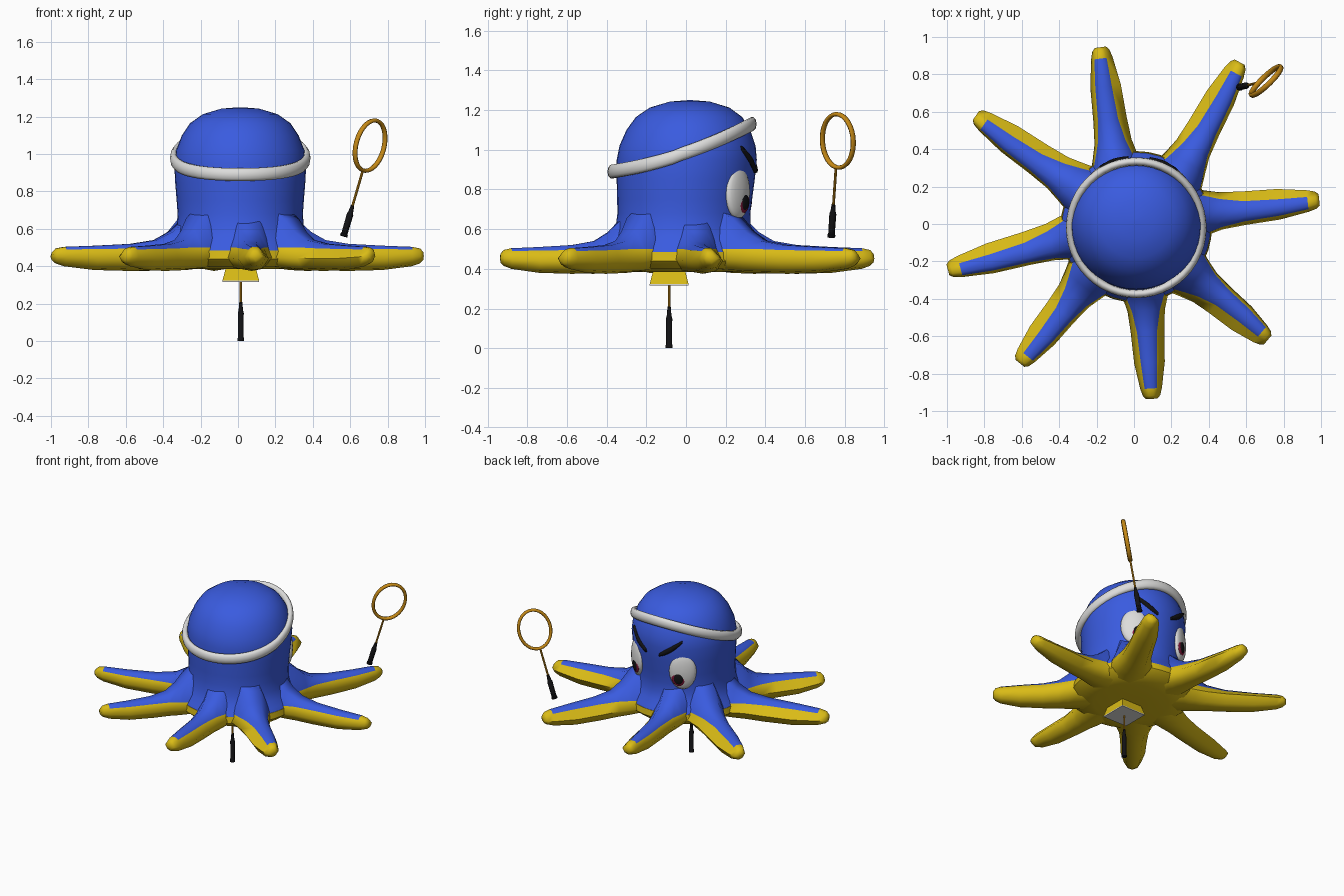
import bpy, bmesh, math
from mathutils import Vector, Matrix

if "Cube" in bpy.data.objects:
    bpy.data.objects.remove(bpy.data.objects["Cube"])


def material(name, rgb):
    m = bpy.data.materials.new(name)
    m.diffuse_color = (*rgb, 1)
    m.use_nodes = True
    m.node_tree.nodes["Principled BSDF"].inputs["Base Color"].default_value = m.diffuse_color
    return m


BLUE = material("blue skin", (0.042, 0.105, 0.74))
YELLOW = material("yellow underside", (0.70, 0.50, 0.008))
WHITE = material("white", (0.72, 0.72, 0.71))
BLACK = material("black", (0.006, 0.006, 0.007))
RED = material("dark red", (0.22, 0.008, 0.04))
ORANGE = material("orange frame", (0.56, 0.25, 0.008))


def loft(name, rings, mats, rule=None, close=False, angle=50):
    """Skin a list of equal-length point rings; rule(i, j) picks the material."""
    bm = bmesh.new()
    rows = [[bm.verts.new(p) for p in ring] for ring in rings]
    n, count = len(rows[0]), len(rows)
    for i in range(count if close else count - 1):
        a, b = rows[i], rows[(i + 1) % count]
        for j in range(n):
            k = (j + 1) % n
            f = bm.faces.new((a[j], a[k], b[k], b[j]))
            f.material_index = rule(i, j) if rule else 0
    if not close:
        bm.faces.new(rows[0][::-1])
        f = bm.faces.new(rows[-1])
        f.material_index = rule(count - 2, n - 1) if rule else 0
    bmesh.ops.recalc_face_normals(bm, faces=bm.faces)
    me = bpy.data.meshes.new(name)
    bm.to_mesh(me)
    bm.free()
    ob = bpy.data.objects.new(name, me)
    bpy.context.collection.objects.link(ob)
    for m in mats:
        me.materials.append(m)
    bpy.ops.object.select_all(action='DESELECT')
    ob.select_set(True)
    bpy.context.view_layer.objects.active = ob
    bpy.ops.object.shade_smooth_by_angle(angle=math.radians(angle))
    return ob


def circle(c, u, v, ru, rv, n):
    return [c + u * ru * math.cos(2 * math.pi * i / n) + v * rv * math.sin(2 * math.pi * i / n)
            for i in range(n)]


X, Y, Z = Vector((1, 0, 0)), Vector((0, 1, 0)), Vector((0, 0, 1))

# Body: revolved dome that leans slightly towards the face
PROFILE = [(.40, .48), (.385, .51), (.358, .55), (.34, .61), (.335, .68), (.34, .75),
           (.348, .85), (.353, .95), (.343, 1.02), (.312, 1.10), (.268, 1.165),
           (.20, 1.213), (.10, 1.243), (.01, 1.25)]


def body_centre(z):
    return Vector((.012, -.015 + .035 * max(0, (z - .6) / .65), z))


def on_body(deg, z, lift=0):
    """Point on the body surface at an azimuth and height."""
    for (r0, z0), (r1, z1) in zip(PROFILE, PROFILE[1:]):
        if z0 <= z <= z1:
            r = r0 + (r1 - r0) * (z - z0) / (z1 - z0)
    a = math.radians(deg)
    return body_centre(z) + Vector((math.cos(a), math.sin(a), 0)) * (r + lift)


loft("body", [circle(body_centre(z), X, Y, r, r, 40) for r, z in PROFILE], [BLUE])

# Yellow web closing the body underneath
WEB = [(.08, .385), (.25, .385), (.36, .40), (.405, .44), (.40, .485)]
loft("underside_web", [circle(Vector((.012, -.015, z)), X, Y, r, r, 40) for r, z in WEB], [YELLOW])

# Tentacles: base xy, tip xy, sideways shift of the blue top strip
TENTACLES = [
    ((.37, .06), (.99, .13), -.6), ((.27, .32), (.565, .865), -.7),
    ((-.10, .35), (-.18, .945), .4), ((-.33, .22), (-.845, .58), .8),
    ((-.35, -.07), (-.995, -.245), .8), ((-.27, -.32), (-.61, -.745), .7),
    ((.06, -.38), (.095, -.935), -.1), ((.32, -.29), (.715, -.62), .7)]
# position along, half width, blue half width, top, edge and bottom heights
STATIONS = [(-.35, .15, .13, .74, .50, .39), (-.1, .14, .125, .655, .50, .385),
            (.02, .12, .10, .585, .50, .38), (.15, .10, .075, .54, .50, .378),
            (.35, .09, .054, .52, .495, .375), (.65, .082, .044, .51, .492, .38),
            (.90, .058, .033, .504, .49, .40), (.97, .046, .026, .495, .485, .415),
            (1.0, .030, .016, .475, .47, .432)]
for k, (base, tip, shift) in enumerate(TENTACLES):
    p0, p1 = Vector((*base, 0)), Vector((*tip, 0))
    side = Z.cross((p1 - p0).normalized())
    rings = []
    for u, w, b, zt, ze, zb in STATIONS:
        c = p0.lerp(p1, u)
        o = shift * (w - b) * .75
        zm = zb + (ze - zb) * .55
        section = [(o - b, ze), (o - b * .5, zt), (o + b * .5, zt), (o + b, ze),
                   (w, zm), (w * .6, zb + .01), (0, zb), (-w * .6, zb + .01), (-w, zm)]
        rings.append([c + side * s + Z * z for s, z in section])
    loft(f"tentacle_{k + 1}", rings, [BLUE, YELLOW],
         lambda i, j: 0 if j < 3 and i < 6 else 1, angle=70)

# Headband: flattened tube rising towards the face
rings = []
for i in range(48):
    a = 2 * math.pi * i / 48
    out = Vector((math.cos(a), math.sin(a), 0))
    s = out.y
    z = .98 + .118 * s + .032 * s * s + (-.004 if s < 0 else 0)
    rings.append(circle(Vector((.012, -.02, z)) + out * .354, out, Z, .022, .036, 10))
loft("headband", rings, [WHITE], close=True, angle=80)


# Eyes: flattened domes stacked on the body surface
def dome(name, deg, z, half_w, half_h, depth, lift, mat):
    a = math.radians(deg)
    out = Vector((math.cos(a), math.sin(a), 0))
    c, tangent = on_body(deg, z, lift), Z.cross(out)
    rings = []
    for i in range(11):
        t = math.pi * (i + .15) / 10.3 - math.pi / 2
        rings.append(circle(c + out * depth * math.sin(t), tangent, Z,
                            half_w * math.cos(t), half_h * math.cos(t), 24))
    loft(name, rings, [mat], angle=80)


FACE = 87.5
for label, s in (("left", 1), ("right", -1)):
    dome(label + "_eye", FACE + s * 35, .785, .092, .135, .034, -.008, WHITE)
    dome(label + "_iris", FACE + s * 31, .742, .052, .062, .016, .015, RED)
    dome(label + "_pupil", FACE + s * 30.5, .738, .034, .042, .012, .024, BLACK)
    # Brow: tapered stroke slanting down towards the middle of the face
    rings = []
    for i in range(9):
        t = i / 8
        p = on_body(FACE + s * (9 + 27 * t), .895 + .115 * t - .02 * t * (1 - t), .002)
        out = (p - body_centre(p.z)).normalized()
        h = .007 + .014 * math.sin(math.pi * (.12 + .82 * t))
        rings.append(circle(p, out, Z, .012, h, 8))
    loft(label + "_brow", rings, [BLACK])


# Rackets
def rod(name, start, axis, stations, mat, n=10):
    u = axis.orthogonal().normalized()
    v = axis.cross(u)
    loft(name, [circle(start + axis * d, u, v, r, r, n) for d, r in stations], [mat], angle=35)


GRIP = [(0, .018), (.015, .018), (.02, .015), (.15, .016), (.165, .012), (.21, .008)]
foot = Vector((.015, -.085, 0))
rod("stand_grip", foot, Z, GRIP, BLACK)
rod("stand_shaft", foot, Z, [(.2, .006), (.40, .006)], ORANGE)

start = Vector((.565, .732, .56))
hoop = Vector((.706, .765, 1.045))
axis = (hoop - start).normalized()
rod("racket_grip", start, axis, [(d * .82, r * 1.12) for d, r in GRIP], BLACK)
rod("racket_shaft", start, axis, [(.16, .007), (.37, .007)], ORANGE)
across = Vector((.7, .71, 0))
across = (across - axis * across.dot(axis)).normalized()
normal = axis.cross(across)
rings = []
for i in range(32):
    a = 2 * math.pi * i / 32
    radial = across * math.cos(a) + axis * math.sin(a)
    c = hoop + across * .108 * math.cos(a) + axis * .138 * math.sin(a)
    rings.append(circle(c, radial, normal, .011, .015, 8))
loft("racket_hoop", rings, [ORANGE], close=True, angle=80)


# Pedestal: square block widening downwards, with a pale plate below
def square(h, z):
    return [foot + Vector((x * h, y * h, z)) for x, y in ((-1, -1), (1, -1), (1, 1), (-1, 1))]


loft("pedestal", [square(.098, .323), square(.078, .40)], [YELLOW], angle=20)
loft("pedestal_plate", [square(.098, .317), square(.098, .323)], [WHITE], angle=20)
